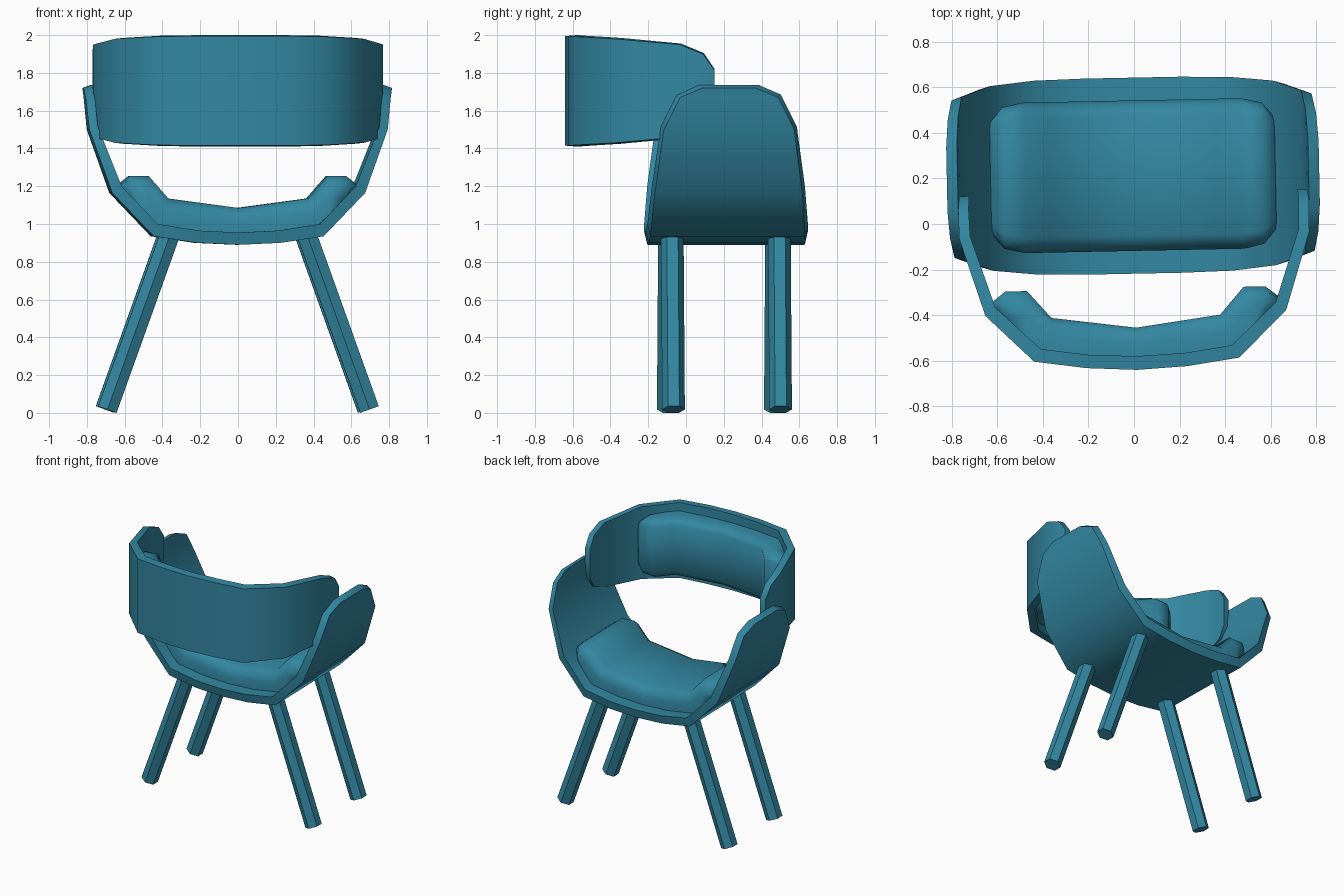
import bpy, bmesh, math
from mathutils import Vector, Matrix

if "Cube" in bpy.data.objects:
    bpy.data.objects.remove(bpy.data.objects["Cube"])

teal = bpy.data.materials.new("teal")
teal.diffuse_color = (0.033, 0.245, 0.36, 1)
teal.use_nodes = True
teal.node_tree.nodes["Principled BSDF"].inputs["Base Color"].default_value = teal.diffuse_color

TURN = Matrix.Rotation(math.radians(1.15), 4, 'Z')   # whole chair is turned slightly


def finish(name, bm, angle):
    bmesh.ops.recalc_face_normals(bm, faces=bm.faces)
    bm.transform(TURN)
    me = bpy.data.meshes.new(name)
    bm.to_mesh(me)
    bm.free()
    me.materials.append(teal)
    ob = bpy.data.objects.new(name, me)
    bpy.context.collection.objects.link(ob)
    if angle:
        bpy.ops.object.select_all(action='DESELECT')
        ob.select_set(True)
        bpy.context.view_layer.objects.active = ob
        bpy.ops.object.shade_smooth_by_angle(angle=math.radians(angle))
    return ob


def loft(name, half_sections, place, angle):
    """Mirror half the sections in x, then skin and cap them."""
    left = [[(-u, d, w) for u, d, w in s] for s in half_sections[:0:-1]]
    bm = bmesh.new()
    loops = [[bm.verts.new(place(*p)) for p in s] for s in left + half_sections]
    n = len(loops[0])
    for a, b in zip(loops, loops[1:]):
        for i in range(n):
            j = (i + 1) % n
            bm.faces.new((a[i], a[j], b[j], b[i]))
    bm.faces.new(loops[0])
    bm.faces.new(loops[-1])
    return finish(name, bm, angle)


def shell_sections(rows, slant):
    return [[(ou, od, slant - w), (ou, od, w - slant), (iu, idp, w), (iu, idp, -w)]
            for ou, od, iu, idp, w in rows]


def cushion_sections(rows, scale):
    out = []
    for bu, bd, tu, td, w in rows:
        w *= scale
        right = []
        for t, f in ((0, 1), (0.5, 1), (0.83, 0.94), (1, 0.8)):
            right.append((bu + (tu - bu) * t, bd + (td - bd) * t, w * f))
        out.append(right + [(u, d, -x) for u, d, x in reversed(right)])
    return out


# placements: bent in xz for the seat, bent in xy for the back
def on_seat(u, d, w):
    return (u, 0.212 + w, d)


def on_back(u, d, w):
    return (u, d, 1.705 + w)


# seat shell with arms: outer x, outer depth, inner x, inner depth, half width
seat = [(0, .89, 0, .955, .43), (.22, .90, .21, .965, .43),
        (.45, .935, .43, 1.0, .425), (.67, 1.165, .62, 1.20, .405),
        (.79, 1.5, .745, 1.515, .36), (.808, 1.67, .762, 1.685, .275),
        (.817, 1.72, .77, 1.737, .155)]
loft("seat_shell", shell_sections(seat, 0.015), on_seat, 45)

# curved backrest band
back = [(0, -.64, 0, -.58, .295), (.22, -.628, .21, -.57, .295),
        (.45, -.595, .42, -.54, .292), (.66, -.39, .615, -.355, .28),
        (.768, -.05, .72, -.04, .25), (.77, .075, .724, .08, .2),
        (.765, .135, .72, .137, .115)]
loft("backrest", shell_sections(back, 0.005), on_back, 45)

# cushions: base x, base depth, top x, top depth, half width
cushion = [(0, .945, 0, 1.085, .33), (.40, .98, .37, 1.135, .33),
           (.48, 1.04, .475, 1.255, .33), (.57, 1.13, .57, 1.255, .31),
           (.635, 1.19, .635, 1.205, .23)]
loft("seat_cushion", cushion_sections(cushion, 1), on_seat, 65)
loft("back_cushion", cushion_sections(cushion, 0.69),
     lambda u, d, w: on_back(u, d - 1.54, w), 65)

# splayed hexagonal legs
for side, sx in (("left", -1), ("right", 1)):
    for place, y in (("front", -0.08), ("rear", 0.487)):
        top, foot = Vector((sx * 0.36, y, 0.95)), Vector((sx * 0.694, y, 0.018))
        axis = top - foot
        bm = bmesh.new()
        bmesh.ops.create_cone(bm, cap_ends=True, segments=6, radius1=0.06,
                              radius2=0.06, depth=axis.length)
        tilt = Matrix.Rotation(math.atan2(axis.x, axis.z), 4, 'Y')
        # put hexagon corners on the y axis
        ys = max(abs(v.co.y) for v in bm.verts)
        spin = Matrix.Rotation(0 if ys > 0.059 else math.pi / 6, 4, 'Z')
        bm.transform(Matrix.Translation((top + foot) / 2) @ tilt @ spin)
        finish(f"{place}_{side}_leg", bm, 0)
